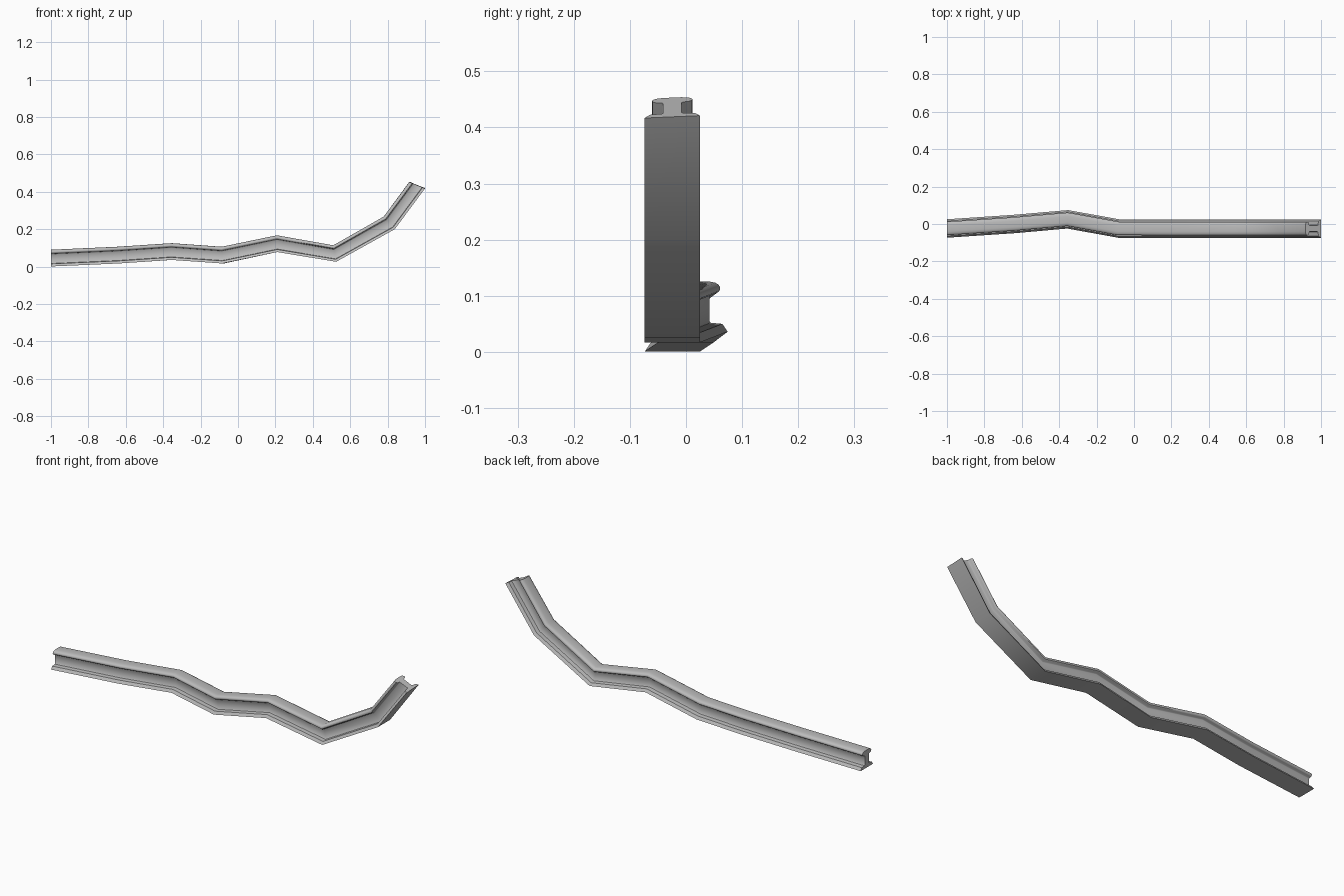
import bpy, bmesh
from math import sin, cos, radians
from mathutils import Vector

old = bpy.data.objects.get("Cube")
if old:
    bpy.data.objects.remove(old, do_unlink=True)

# One steel colour
steel = bpy.data.materials.new("steel grey")
steel.use_nodes = True
grey = (0.5, 0.5, 0.5, 1)
steel.diffuse_color = grey
steel.node_tree.nodes["Principled BSDF"].inputs["Base Color"].default_value = grey

# Right half of the rail section: foot, web, rounded head (width, height)
half = [(0.0493, 0), (0.040, 0.014), (0.019, 0.016), (0.0165, 0.019),
        (0.0165, 0.064), (0.019, 0.067), (0.030, 0.069), (0.035, 0.073),
        (0.036, 0.079), (0.033, 0.084), (0.027, 0.0875), (0.016, 0.0895)]
section = half + [(-w, h) for w, h in reversed(half)]

# Stations along the track: x, y, z of the foot, pitch, yaw, roll
stations = [
    (-1.00, -0.024, 0.001, 0, 0, 0),
    (-0.64, 0.000, 0.017, 3, 4.5, 0),
    (-0.355, 0.025, 0.036, 0, -2.5, 0),
    (-0.08, -0.0245, 0.017, 4, -5, 0),
    (0.21, -0.0245, 0.078, 1.5, 0, 0),
    (0.525, -0.0245, 0.026, 10, 0, 0),
    (0.838, -0.0245, 0.20, 41, 0, 0),
    (0.999, -0.0245, 0.419, 67.5, 0, 2.5),
]


def ring(bm, x, y, z, pitch, yaw, roll):
    """Place one copy of the section square to the track."""
    p, a, r = radians(pitch), radians(yaw), radians(roll)
    side = Vector((-sin(a), cos(a), sin(r)))
    up = Vector((-sin(p) * cos(a), -sin(p) * sin(a), cos(p)))
    return [bm.verts.new(Vector((x, y, z)) + side * w + up * h) for w, h in section]


# Sweep the section along the stations
bm = bmesh.new()
rings = [ring(bm, *s) for s in stations]
n = len(section)
for a, b in zip(rings, rings[1:]):
    for i in range(n):
        j = (i + 1) % n
        bm.faces.new((a[i], a[j], b[j], b[i]))
bm.faces.new(rings[0])
bm.faces.new(rings[-1])
bmesh.ops.recalc_face_normals(bm, faces=bm.faces)

mesh = bpy.data.meshes.new("rail")
bm.to_mesh(mesh)
bm.free()
mesh.materials.append(steel)
rail = bpy.data.objects.new("rail", mesh)
bpy.context.collection.objects.link(rail)

# Smooth head and bends, crisp foot and ends
bpy.ops.object.select_all(action="DESELECT")
rail.select_set(True)
bpy.context.view_layer.objects.active = rail
bpy.ops.object.shade_smooth_by_angle(angle=radians(42))
